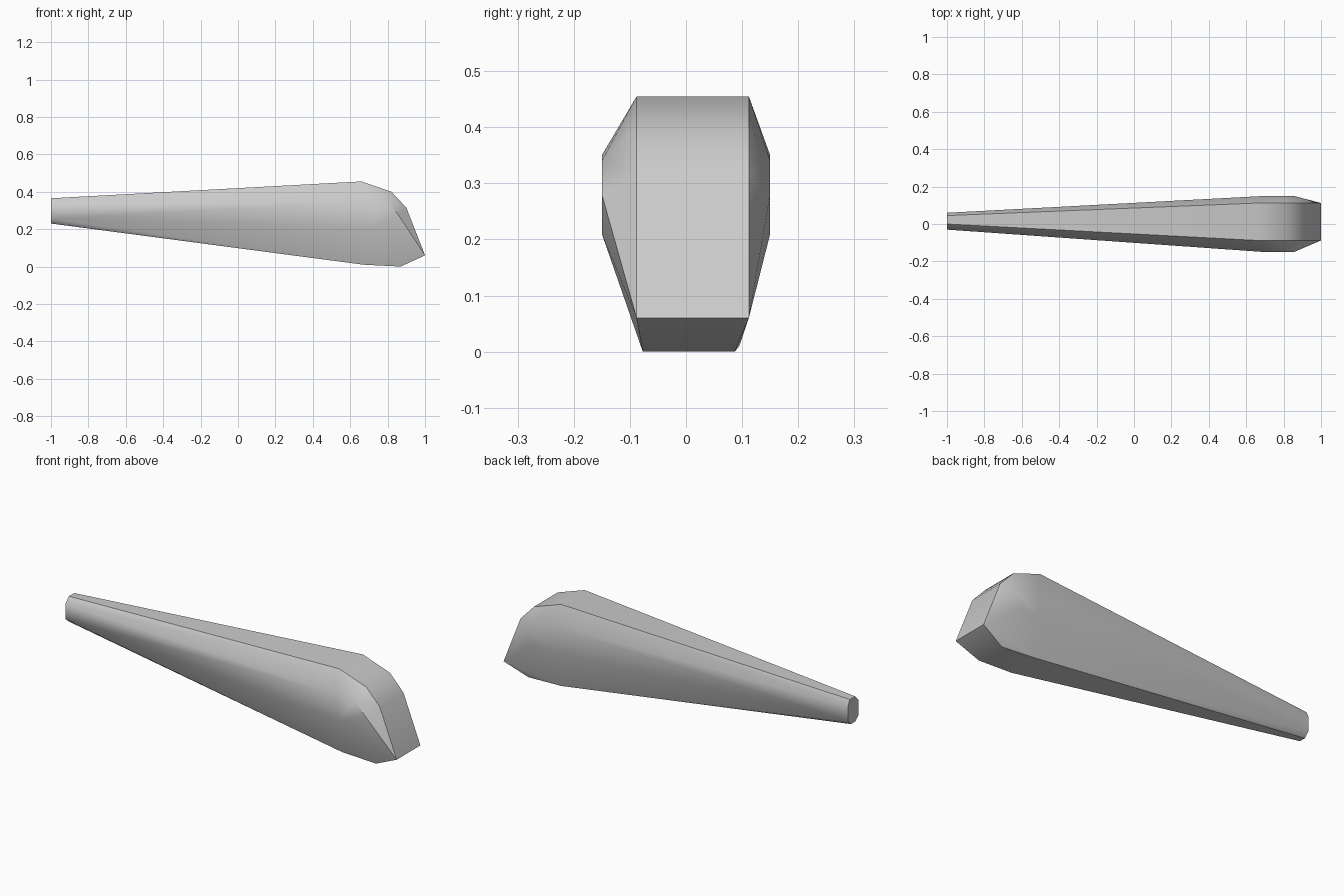
import bpy, bmesh, math

cube = bpy.data.objects.get("Cube")
if cube:
    bpy.data.objects.remove(cube, do_unlink=True)

grey = bpy.data.materials.new("plain grey")
grey.use_nodes = True
grey.diffuse_color = (0.6, 0.6, 0.6, 1)
grey.node_tree.nodes["Principled BSDF"].inputs["Base Color"].default_value = (0.6, 0.6, 0.6, 1)

points = []


def rail(x, z, y_front, y_back):
    """Matching points on the front and back sides."""
    points.extend([(x, y_front, z), (x, y_back, z)])


# Narrow eight-sided tip of the handle
rail(-1, 0.365, 0.0, 0.045)
rail(-1, 0.335, -0.03, 0.06)
rail(-1, 0.255, -0.03, 0.06)
rail(-1, 0.23, 0.0, 0.035)

# Flat ridge that bends down over the nose
for x, z in [(0.66, 0.455), (0.82, 0.40), (0.90, 0.315), (1.0, 0.06)]:
    rail(x, z, -0.088, 0.112)

# Flat underside
rail(0.87, 0.0, -0.077, 0.087)
rail(0.67, 0.01, -0.08, 0.095)

# Broad cheeks of the head
for x, z in [(0.70, 0.35), (0.80, 0.34), (0.855, 0.28), (0.80, 0.21), (0.70, 0.21)]:
    rail(x, z, -0.15, 0.15)

# Wrap the rails into one tapered body
bm = bmesh.new()
for p in points:
    bm.verts.new(p)
hull = bmesh.ops.convex_hull(bm, input=bm.verts)
spare = {v for v in hull["geom_interior"] + hull["geom_unused"] if isinstance(v, bmesh.types.BMVert)}
bmesh.ops.delete(bm, geom=list(spare), context="VERTS")
bmesh.ops.dissolve_limit(bm, angle_limit=math.radians(1), verts=bm.verts, edges=bm.edges)
bmesh.ops.recalc_face_normals(bm, faces=bm.faces)

mesh = bpy.data.meshes.new("tapered_body")
bm.to_mesh(mesh)
bm.free()
mesh.materials.append(grey)
body = bpy.data.objects.new("tapered_body", mesh)
bpy.context.collection.objects.link(body)

# Soft sides with crisp ridge and underside edges
bpy.ops.object.select_all(action="DESELECT")
body.select_set(True)
bpy.context.view_layer.objects.active = body
bpy.ops.object.shade_smooth_by_angle(angle=math.radians(32))
